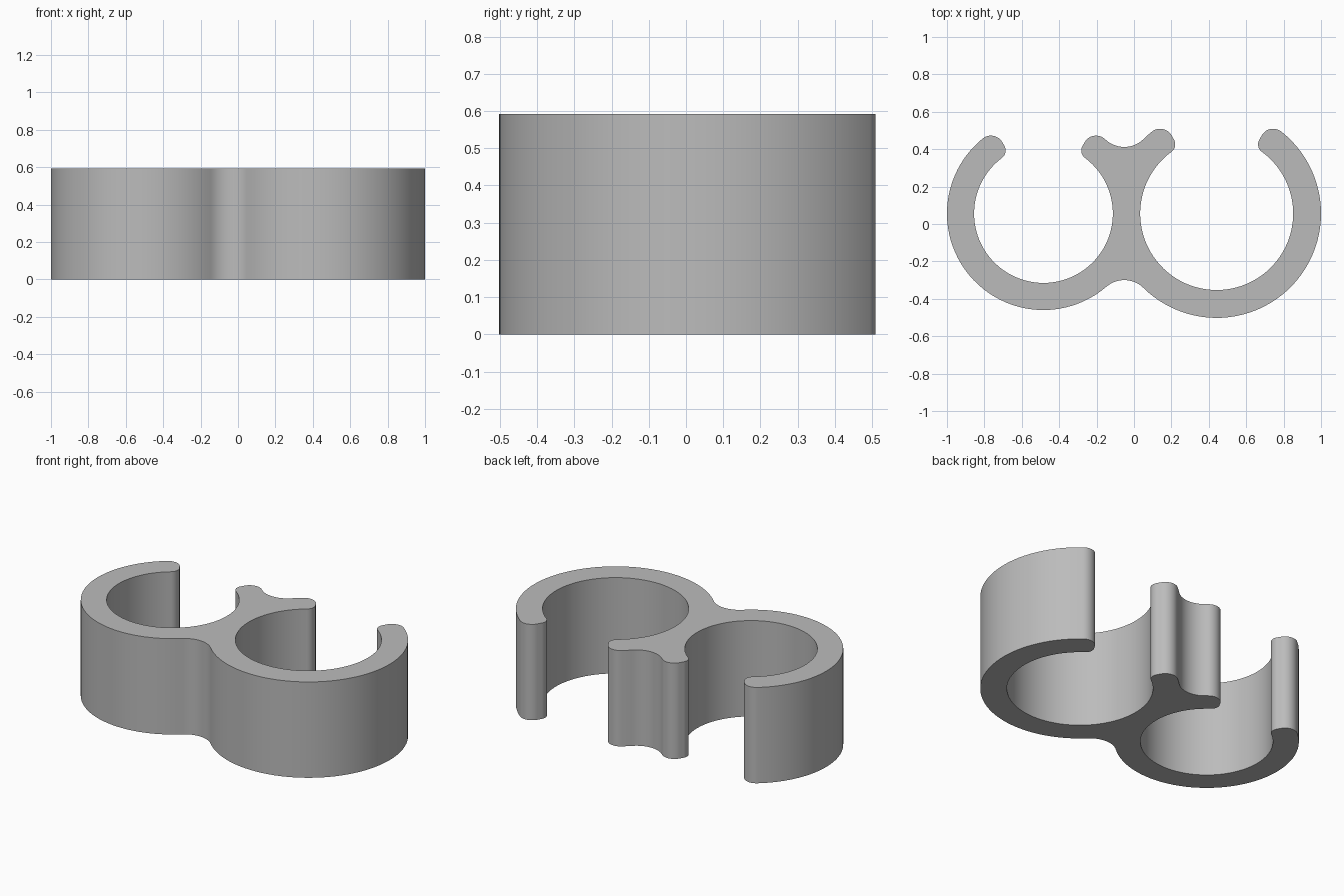
import bpy, bmesh
from math import sin, cos, asin, sqrt, atan2, degrees, radians, ceil

cube = bpy.data.objects.get("Cube")
if cube:
    bpy.data.objects.remove(cube, do_unlink=True)

HEIGHT = 0.592
CY = 0.056
LEFT_X, LEFT_IN, LEFT_OUT = -0.484, 0.371, 0.516
RIGHT_X, RIGHT_IN, RIGHT_OUT = 0.442, 0.409, 0.558
GAP = 60                        # opening spans from GAP to 180 - GAP degrees
TIP_OUT, TIP_IN = 0.07, 0.05    # rounding of the tips
WEB = 0.147                     # blend radius between the rings


def arc(cx, cy, r, a0, a1):
    n = max(3, ceil(abs(a1 - a0) / 4))
    angles = [radians(a0 + (a1 - a0) * i / n) for i in range(n + 1)]
    return [(cx + r * cos(a), cy + r * sin(a)) for a in angles]


def tip_angles(r_in, r_out):
    """Angles of the outer and inner rounding centres of a tip."""
    return (GAP - degrees(asin(TIP_OUT / (r_out - TIP_OUT))),
            GAP - degrees(asin(TIP_IN / (r_in + TIP_IN))))


def ring_opening(cx, r_in, r_out):
    """Right tip, bore and left tip of a ring, in outline order."""
    ao, ai = tip_angles(r_in, r_out)

    def rounding(dist, angle, r, a0, a1):
        a = radians(angle)
        return arc(cx + dist * cos(a), CY + dist * sin(a), r, a0, a1)

    do, di = r_out - TIP_OUT, r_in + TIP_IN
    return (rounding(do, ao, TIP_OUT, ao, GAP + 90)
            + rounding(di, ai, TIP_IN, GAP + 90, ai + 180)
            + arc(cx, CY, r_in, ai, -180 - ai)
            + rounding(di, 180 - ai, TIP_IN, -ai, 90 - GAP)
            + rounding(do, 180 - ao, TIP_OUT, 90 - GAP, 180 - ao))


# Blend circle tangent to the outside of both rings
d = RIGHT_X - LEFT_X
ra, rb = LEFT_OUT + WEB, RIGHT_OUT + WEB
dx = (ra * ra + d * d - rb * rb) / (2 * d)
dy = sqrt(ra * ra - dx * dx)
web_x = LEFT_X + dx
ta = degrees(atan2(dy, dx))         # tangent angle on the left-hand ring
tb = degrees(atan2(dy, d - dx))     # tangent angle on the right-hand ring
tip_a = tip_angles(LEFT_IN, LEFT_OUT)[0]
tip_b = tip_angles(RIGHT_IN, RIGHT_OUT)[0]

outline = (arc(LEFT_X, CY, LEFT_OUT, 180 - tip_a, 360 - ta)
           + arc(web_x, CY - dy, WEB, 180 - ta, tb)
           + arc(RIGHT_X, CY, RIGHT_OUT, tb - 180, tip_b)
           + ring_opening(RIGHT_X, RIGHT_IN, RIGHT_OUT)
           + arc(RIGHT_X, CY, RIGHT_OUT, 180 - tip_b, 180 - tb)
           + arc(web_x, CY + dy, WEB, -tb, ta - 180)
           + arc(LEFT_X, CY, LEFT_OUT, ta, tip_a)
           + ring_opening(LEFT_X, LEFT_IN, LEFT_OUT))

# Drop the doubled points where arcs meet
points = [p for i, p in enumerate(outline)
          if abs(p[0] - outline[i - 1][0]) + abs(p[1] - outline[i - 1][1]) > 1e-4]

# Extrude the outline into the clip
bm = bmesh.new()
base = bm.faces.new([bm.verts.new((x, y, 0)) for x, y in points])
result = bmesh.ops.extrude_face_region(bm, geom=[base], use_keep_orig=True)
top = [v for v in result["geom"] if isinstance(v, bmesh.types.BMVert)]
bmesh.ops.translate(bm, verts=top, vec=(0, 0, HEIGHT))
bmesh.ops.recalc_face_normals(bm, faces=bm.faces)
mesh = bpy.data.meshes.new("double_ring_clip")
bm.to_mesh(mesh)
bm.free()

clip = bpy.data.objects.new("double_ring_clip", mesh)
bpy.context.collection.objects.link(clip)

# Plain grey plastic
grey = bpy.data.materials.new("grey_plastic")
grey.use_nodes = True
colour = (0.5, 0.5, 0.5, 1)
grey.diffuse_color = colour
grey.node_tree.nodes["Principled BSDF"].inputs["Base Color"].default_value = colour
mesh.materials.append(grey)

bpy.ops.object.select_all(action="DESELECT")
clip.select_set(True)
bpy.context.view_layer.objects.active = clip
bpy.ops.object.shade_smooth_by_angle(angle=radians(35))
